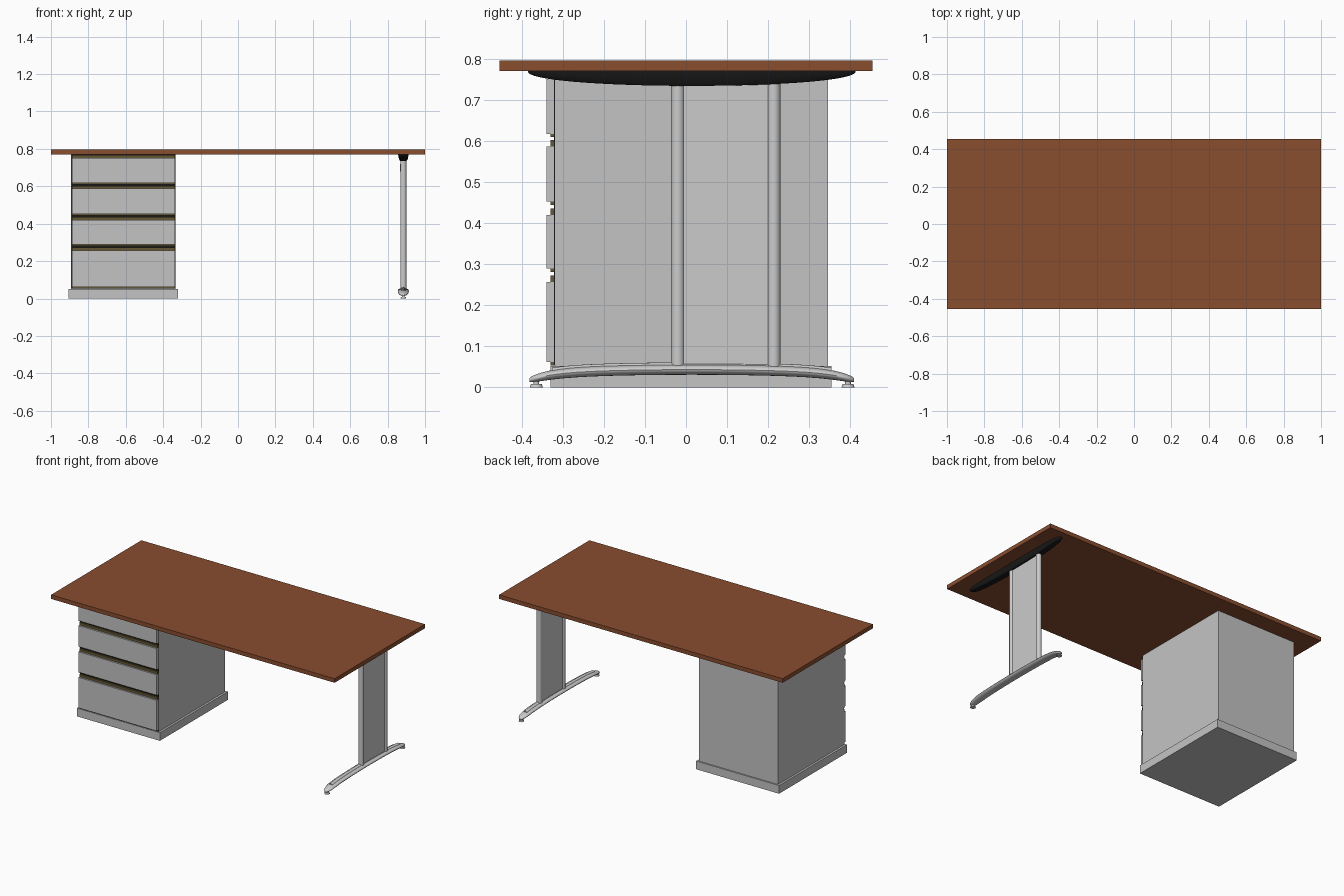
import bpy, bmesh, math

if "Cube" in bpy.data.objects:
    bpy.data.objects.remove(bpy.data.objects["Cube"])


def material(name, rgb):
    m = bpy.data.materials.new(name)
    m.diffuse_color = (*rgb, 1)
    m.use_nodes = True
    m.node_tree.nodes["Principled BSDF"].inputs["Base Color"].default_value = m.diffuse_color
    return m


WOOD = material("brown_wood", (0.25, 0.075, 0.028))
GREY = material("cabinet_grey", (0.55, 0.55, 0.55))
METAL = material("leg_metal", (0.6, 0.6, 0.6))
BLACK = material("black", (0.01, 0.01, 0.01))
BRASS = material("dark_brass", (0.13, 0.095, 0.035))


def finish(name, bm, mat, smooth=False):
    bmesh.ops.recalc_face_normals(bm, faces=bm.faces)
    me = bpy.data.meshes.new(name)
    bm.to_mesh(me)
    bm.free()
    me.materials.append(mat)
    ob = bpy.data.objects.new(name, me)
    bpy.context.collection.objects.link(ob)
    if smooth:
        bpy.ops.object.select_all(action='DESELECT')
        bpy.context.view_layer.objects.active = ob
        ob.select_set(True)
        bpy.ops.object.shade_smooth_by_angle(angle=math.radians(40))
    return ob


def box(name, x, y, z, mat):
    bm = bmesh.new()
    bmesh.ops.create_cube(bm, size=1)
    for v in bm.verts:
        v.co = [lo + (c + 0.5) * (hi - lo) for c, (lo, hi) in zip(v.co, (x, y, z))]
    return finish(name, bm, mat)


def cylinder(name, x, y, z, r, mat, r_top=None):
    bm = bmesh.new()
    bmesh.ops.create_cone(bm, cap_ends=True, segments=24, radius1=r,
                          radius2=r_top or r, depth=z[1] - z[0])
    bmesh.ops.translate(bm, verts=bm.verts, vec=(x, y, (z[0] + z[1]) / 2))
    return finish(name, bm, mat, True)


def loft(name, rings, mat):
    bm = bmesh.new()
    vs = [[bm.verts.new(p) for p in ring] for ring in rings]
    n = len(vs[0])
    for a, b in zip(vs, vs[1:]):
        for i in range(n):
            bm.faces.new((a[i], a[(i + 1) % n], b[(i + 1) % n], b[i]))
    bm.faces.new(vs[0])
    bm.faces.new(vs[-1])
    return finish(name, bm, mat, True)


# Desktop
box("desktop", (-1, 1), (-0.455, 0.455), (0.771, 0.797), WOOD)

# Drawer cabinet
box("cabinet_plinth", (-0.905, -0.32), (-0.33, 0.355), (0, 0.052), GREY)
box("cabinet_body", (-0.892, -0.333), (-0.319, 0.346), (0.052, 0.771), GREY)
box("cabinet_front_gap", (-0.891, -0.334), (-0.3215, -0.319), (0.053, 0.77), BLACK)

# Drawer fronts with recessed grip strips above and below
for i, (lo, hi) in enumerate([(0.062, 0.257), (0.290, 0.420),
                              (0.453, 0.587), (0.618, 0.752)]):
    x = (-0.888, -0.337)
    box(f"drawer_front_{i + 1}", x, (-0.34, -0.321), (lo, hi), GREY)
    box(f"drawer_grip_{i + 1}", x, (-0.33, -0.321), (hi, hi + 0.016), BRASS)
    box(f"drawer_lower_lip_{i + 1}", x, (-0.33, -0.321), (lo - 0.008, lo), BRASS)

# Side leg: two posts and the panel between them
LX, CY = 0.884, 0.014
for name, y in (("front_post", -0.02), ("back_post", 0.214)):
    cylinder(name, LX, y, (0.045, 0.745), 0.0165, METAL)
box("leg_panel", (LX - 0.009, LX + 0.009), (-0.02, 0.214), (0.045, 0.745), METAL)
box("panel_catch", (LX - 0.018, LX - 0.008), (0.08, 0.11), (0.68, 0.72), METAL)


# Arched foot
def arch(t):
    return 0.0435 - 0.010 * t ** 2 - 0.0155 * abs(t) ** 7


rings = []
for k in range(33):
    t = math.sin(math.pi * (k / 32 - 0.5))
    w = max(0.006, 0.029 * (1 - abs(t) ** 14) ** 0.5)
    h = 0.004 + 0.0085 * (1 - abs(t) ** 10) ** 0.5
    rings.append([(LX + w * math.cos(a), CY + 0.396 * t, arch(t) + h * math.sin(a))
                  for a in (2 * math.pi * j / 20 for j in range(20))])
loft("arched_foot", rings, METAL)

# Raised ridge along the top of the foot
rings = []
for k in range(25):
    t = -0.86 + 1.72 * k / 24
    rings.append([(LX + 0.011 * math.cos(a), CY + 0.396 * t,
                   arch(t) + 0.010 + 0.0075 * math.sin(a))
                  for a in (2 * math.pi * j / 12 for j in range(12))])
loft("foot_ridge", rings, METAL)

# Levelling pads
for name, y in (("front_pad", -0.365), ("back_pad", 0.395)):
    cylinder(name, LX, y, (0, 0.009), 0.016, METAL, 0.013)
    cylinder(name + "_stem", LX, y, (0.008, 0.022), 0.007, METAL)

# Black support under the desktop, curved below with narrow bottom
rings = []
for k in range(33):
    t = 0.999 * math.sin(math.pi * (k / 32 - 0.5))
    w = 0.028 * (1 - t ** 8) ** 0.5
    d = 0.036 * (1 - t * t) ** 0.45
    y = CY + 0.4 * t
    rings.append([(LX + sx * w, y, 0.7712 - sz * d) for sx, sz in
                  ((-1, 0), (1, 0), (0.95, 0.3), (0.82, 0.75), (0.6, 1),
                   (-0.6, 1), (-0.82, 0.75), (-0.95, 0.3))])
loft("desktop_support", rings, BLACK)
